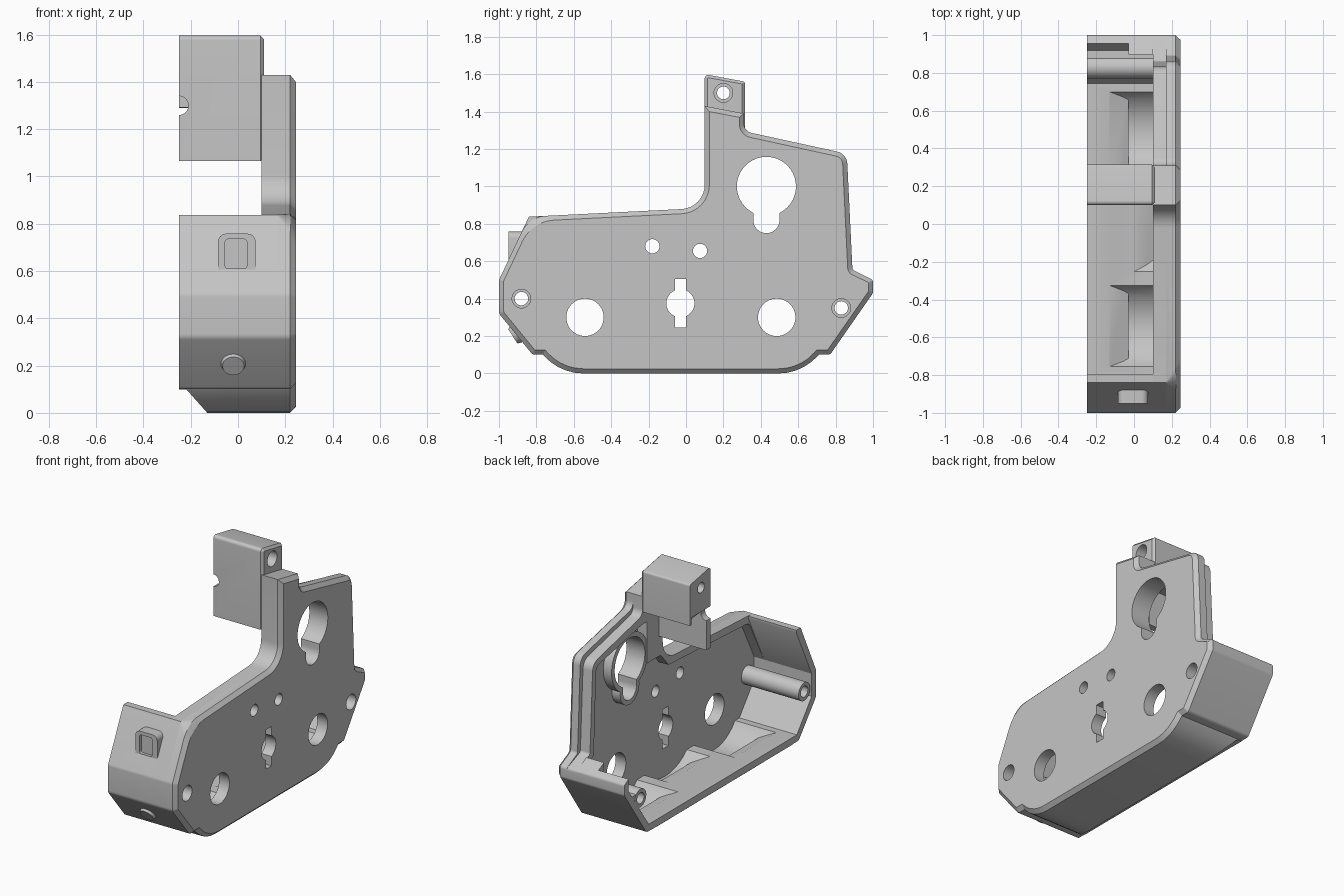
import bpy, bmesh, math
from mathutils import Vector, Matrix

cube = bpy.data.objects.get("Cube")
if cube:
    bpy.data.objects.remove(cube, do_unlink=True)

grey = bpy.data.materials.new("plain grey")
grey.use_nodes = True
grey.diffuse_color = (0.56, 0.56, 0.56, 1)
grey.node_tree.nodes["Principled BSDF"].inputs["Base Color"].default_value = (0.56, 0.56, 0.56, 1)


def finish(bm, name):
    bmesh.ops.recalc_face_normals(bm, faces=bm.faces)
    mesh = bpy.data.meshes.new(name)
    bm.to_mesh(mesh)
    bm.free()
    mesh.materials.append(grey)
    ob = bpy.data.objects.new(name, mesh)
    bpy.context.collection.objects.link(ob)
    return ob


def rounded(points):
    """Fillet each (y, z, radius) corner of a closed outline."""
    out = []
    for i, p in enumerate(points):
        c = Vector(p[:2])
        r = p[2] if len(p) > 2 else 0
        if not r:
            out.append(c)
            continue
        a = (Vector(points[i - 1][:2]) - c).normalized()
        b = (Vector(points[(i + 1) % len(points)][:2]) - c).normalized()
        half = a.angle(b) / 2
        mid = c + (a + b).normalized() * r / math.sin(half)
        start = c + a * r / math.tan(half) - mid
        end = c + b * r / math.tan(half) - mid
        sweep = start.angle_signed(end)
        steps = max(2, math.ceil(abs(sweep) / 0.2))
        for k in range(steps + 1):
            out.append(mid + Matrix.Rotation(-sweep * k / steps, 2) @ start)
    return out


def circle(y, z, r, n=40):
    return [(y + r * math.cos(math.tau * k / n), z + r * math.sin(math.tau * k / n)) for k in range(n)]


def rect(a0, a1, b0, b1, r=0):
    return rounded([(a0, b0, r), (a1, b0, r), (a1, b1, r), (a0, b1, r)])


def prism(name, points, x0, x1, chamfer=0, base=None):
    """Extrude a y-z outline along x; base gives the inner end another outline."""
    bm = bmesh.new()
    rings = [[bm.verts.new((x, p[0], p[1])) for p in pts] for x, pts in ((x0, base or points), (x1, points))]
    for ring in rings:
        bm.faces.new(ring)
    for i in range(len(points)):
        bm.faces.new([rings[0][i - 1], rings[0][i], rings[1][i], rings[1][i - 1]])
    bmesh.ops.recalc_face_normals(bm, faces=bm.faces)
    if chamfer:
        edges = [e for e in bm.edges if all(abs(v.co.x - x1) < 1e-5 for v in e.verts)]
        bmesh.ops.bevel(bm, geom=edges, offset=chamfer, segments=1, affect='EDGES', clamp_overlap=False)
    return finish(bm, name)


def along_y(name, points, y0, y1):
    """Extrude an x-z outline along y."""
    ob = prism(name, points, y0, y1)
    for v in ob.data.vertices:
        v.co.x, v.co.y = v.co.y, v.co.x
    ob.data.flip_normals()
    return ob


def cut(ob, *cutters):
    bpy.context.view_layer.objects.active = ob
    for c in cutters:
        c.hide_render = True
        mod = ob.modifiers.new("cut", 'BOOLEAN')
        mod.operation, mod.solver, mod.object = 'DIFFERENCE', 'EXACT', c
        bpy.ops.object.modifier_apply(modifier=mod.name)
        bpy.data.objects.remove(c, do_unlink=True)


def drill(y, z, r, x0=-0.5, x1=0.5):
    return prism("drill", circle(y, z, r), x0, x1)


def slot(y0, y1, z0, z1):
    return prism("slot", rect(y0, y1, z0, z1), 0, 0.5)


# Shared lower outline: front slope, belly bulge and back slope
LOWER = [(-1, 0.5, 0.04), (-1, 0.32, 0.04), (-0.82, 0.1, 0.03), (-0.764, 0.1), (-0.675, 0, 0.28),
         (0.62, 0, 0.28), (0.71, 0.1), (0.77, 0.1, 0.03), (1, 0.43, 0.03), (1, 0.5, 0.02)]
INNER = [(-0.955, 0.49), (-0.955, 0.34), (-0.8, 0.145), (0.745, 0.145), (0.955, 0.44), (0.955, 0.472)]
WHEELS = [(-0.54, 0.3), (0.485, 0.3)]
CENTRE = (-0.03, 0.375)
POSTS = [(-0.88, 0.4), (0.83, 0.35)]


def side_outline(d, corner):
    return rounded([(-0.84, 0.838, corner)] + LOWER + [
        (0.89 - d, 0.555, 0.02), (0.86 - d, 1.175 - d, 0.07), (0.31, 1.295 - d, 0.05),
        (0.31, 1.39), (0.1, 1.43), (0.1, 0.885, 0.13)])


# Side plate with its openings; the front top corner softens toward the outer face
plate = prism("side_plate", side_outline(0, 0.22), 0.17, 0.245, 0.025, side_outline(0, 0.005))
cut(plate, *[drill(y, z, 0.1) for y, z in WHEELS],
    drill(-0.18, 0.68, 0.038), drill(0.075, 0.655, 0.038),
    drill(*CENTRE, 0.075), slot(-0.06, 0.0, 0.245, 0.505),
    drill(0.43, 1.0, 0.158), drill(0.43, 0.82, 0.07), slot(0.36, 0.5, 0.82, 0.95),
    *[drill(y, z, 0.05) for y, z in POSTS])

# Rim standing behind the plate
rim = prism("plate_rim", side_outline(0.03, 0), 0.1, 0.17)
cavity = [(-0.8, 0.79, 0.05)] + INNER + [(0.82, 0.535), (0.795, 1.11, 0.04), (0.32, 1.205), (0.262, 1.205),
                                         (0.262, 0.93), (0.12, 0.93, 0.04), (0.04, 0.835)]
cut(rim, prism("cavity", rounded(cavity), 0.05, 0.2),
    *[drill(y, z, 0.265) for y, z in WHEELS], drill(*CENTRE, 0.32))

# Raised collar around the large opening
collar = prism("opening_collar", circle(0.43, 1.0, 0.19), 0.11, 0.17)
collar_foot = prism("collar_foot", circle(0.43, 0.82, 0.1), 0.11, 0.17)
for part in (collar, collar_foot):
    cut(part, drill(0.43, 1.0, 0.158), drill(0.43, 0.82, 0.07), slot(0.36, 0.5, 0.82, 0.95))

# Open tub: front wall, floor and back wall
tub = prism("tub", rounded([(-0.84, 0.838)] + LOWER + [(0.89, 0.555), (0.86, 0.57), (-0.79, 0.838)]), -0.25, 0.1)
hollow = [(-0.79, 1), (-0.795, 0.82)] + INNER + [(0.9, 0.502), (0.89, 0.7), (0.5, 1)]
cut(tub, prism("hollow", hollow, -0.4, 0.2),
    prism("lip_notch", rect(0.8, 0.955, 0.46, 0.7), -0.4, -0.03))


def pocket(y, z, r, x0):
    """Cylinder whose inner end ramps down from the floor, then drops."""
    ob = drill(y, z, r, x0, 0.3)
    ramp = [(x0 - 0.1, 0.145), (x0, 0.145), (x0 + 0.1, 0.1), (x0 + 0.1, -0.2), (x0 - 0.1, -0.2)]
    cut(ob, along_y("ramp", ramp, -1.5, 1.5))
    return ob


belly = [(-0.4, 0.098), (-0.217, 0.098), (-0.13, 0), (-0.1, -0.1), (-0.4, -0.1)]
cut(tub, along_y("belly_slope", belly, -1.5, 1.5),
    *[pocket(y, z, 0.265, -0.13) for y, z in WHEELS], pocket(*CENTRE, 0.32, 0.0))

# Screw posts, the back one joined to its wall by a web
for name, (y, z) in zip(("front_post", "back_post"), POSTS):
    post = prism(name, circle(y, z, 0.06), -0.249, 0.17)
    cut(post, drill(y, z, 0.036))
prism("post_web", rect(0.875, 0.93, 0.335, 0.39), -0.248, 0.17)

# Tower block with hanging front sheet
tower = prism("tower_block", rounded([(0.1, 1.065), (0.145, 1.065), (0.145, 1.31), (0.315, 1.29),
                                      (0.315, 1.56, 0.015), (0.1, 1.6, 0.02)]), -0.25, 0.11, 0.015)
cut(tower, drill(0.2, 1.5, 0.034), drill(0.2, 1.5, 0.05, 0.03),
    along_y("notch", circle(-0.25, 1.3, 0.04), 0, 0.3))

# Square button frame: upright face whose back follows the front slope
frame = along_y("front_frame", rect(-0.085, 0.075, 0.57, 0.758, 0.035), -0.95, -0.8)
for v in frame.data.vertices:
    if v.co.y > -0.9:
        v.co.y = -0.98 + 0.48 * (v.co.z - 0.5)
for part in (frame, tub):
    cut(part, along_y("recess", rect(-0.055, 0.038, 0.61, 0.735, 0.015), -1.1, -0.93))

# Round boss on the lower front slope
bm = bmesh.new()
turn = Vector((0, -0.83, -0.55)).to_track_quat('Z', 'Y').to_matrix().to_4x4()
bmesh.ops.create_cone(bm, cap_ends=True, segments=40, radius1=0.062, radius2=0.046, depth=0.05,
                      matrix=Matrix.Translation((-0.02, -0.905, 0.212)) @ turn)
finish(bm, "front_boss")

# Crisp edges, smooth curves
bpy.ops.object.select_all(action='DESELECT')
for ob in bpy.context.scene.objects:
    if ob.type == 'MESH' and ob.data.materials and ob.data.materials[0] == grey:
        ob.select_set(True)
        bpy.context.view_layer.objects.active = ob
bpy.ops.object.shade_smooth_by_angle(angle=math.radians(25))
